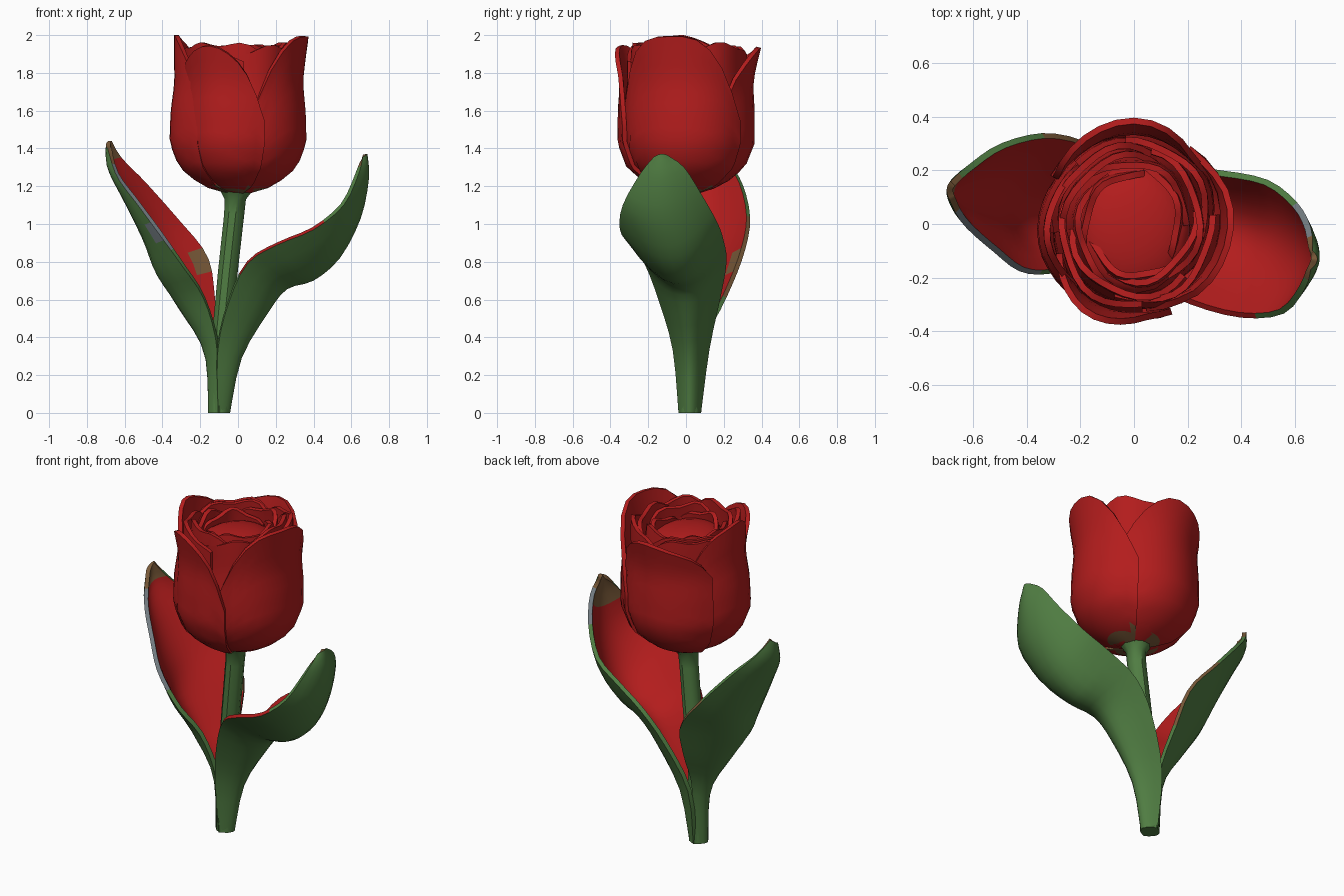
import bpy, bmesh, math
from mathutils import Vector

cube = bpy.data.objects.get("Cube")
if cube:
    bpy.data.objects.remove(cube, do_unlink=True)


def material(name, rgb):
    m = bpy.data.materials.new(name)
    m.use_nodes = True
    col = (*rgb, 1)
    m.diffuse_color = col
    m.node_tree.nodes["Principled BSDF"].inputs["Base Color"].default_value = col
    return m


RED = material("petal red", (.45, .012, .012))
GREEN = material("leaf green", (.08, .205, .055))
OLIVE = material("olive brown", (.19, .1, .04))
GREY = material("edge grey", (.17, .2, .22))
PALETTE = [RED, GREEN, OLIVE, GREY]
R, G, O, E = range(4)


def finish(name, bm, angle=40):
    bmesh.ops.recalc_face_normals(bm, faces=bm.faces)
    me = bpy.data.meshes.new(name)
    bm.to_mesh(me)
    bm.free()
    for m in PALETTE:
        me.materials.append(m)
    for p in me.polygons:
        p.use_smooth = True
    me.set_sharp_from_angle(angle=math.radians(angle))
    ob = bpy.data.objects.new(name, me)
    bpy.context.collection.objects.link(ob)


def sheet(name, fn, nu, nv, thick, rule, flip=1):
    """Closed thin shell over fn(u, v); rule(side, u, v) gives the colour."""
    bm = bmesh.new()
    outer, inner = [], []
    e = .01
    for j in range(nv + 1):
        v = j / nv
        ro, ri = [], []
        for i in range(nu + 1):
            u = -1 + 2 * i / nu
            p = fn(u, v)
            du = fn(min(u + e, 1), v) - fn(max(u - e, -1), v)
            dv = fn(u, min(v + e, 1)) - fn(u, max(v - e, 0))
            n = du.cross(dv).normalized() * flip
            ro.append(bm.verts.new(p))
            ri.append(bm.verts.new(p - n * thick))
        outer.append(ro)
        inner.append(ri)

    def face(vs, side, u, v):
        bm.faces.new(vs).material_index = rule(side, u, v)

    for j in range(nv):
        v = (j + .5) / nv
        for i in range(nu):
            u = -1 + 2 * (i + .5) / nu
            for g, side in ((outer, "outer"), (inner, "inner")):
                face((g[j][i], g[j][i + 1], g[j + 1][i + 1], g[j + 1][i]), side, u, v)
        for i, u in ((0, -1), (nu, 1)):
            face((outer[j][i], outer[j + 1][i], inner[j + 1][i], inner[j][i]), "rim", u, v)
    for j in (0, nv):
        for i in range(nu):
            face((outer[j][i], outer[j][i + 1], inner[j][i + 1], inner[j][i]), "rim", 0, j / nv)
    finish(name, bm)


def spline(rows, t):
    """Smooth curve through rows of numbers, t from 0 to 1."""
    s = t * (len(rows) - 1)
    k = min(int(s), len(rows) - 2)
    f = s - k
    a, b, c, d = (rows[min(max(k + o, 0), len(rows) - 1)] for o in (-1, 0, 1, 2))
    return [q + .5 * f * (r - p + f * (2 * p - 5 * q + 4 * r - w + f * (3 * (q - r) + w - p)))
            for p, q, r, w in zip(a, b, c, d)]


def tube(name, rings, sides, mat, ky=1):
    bm = bmesh.new()
    loops = []
    for x, y, z, r in rings:
        loops.append([bm.verts.new((x + r * math.cos(a), y + ky * r * math.sin(a), z))
                      for a in (math.tau * k / sides for k in range(sides))])
    for lo, hi in zip(loops, loops[1:]):
        for k in range(sides):
            n = (k + 1) % sides
            bm.faces.new((lo[k], lo[n], hi[n], hi[k]))
    bm.faces.new(loops[0])
    bm.faces.new(loops[-1])
    for f in bm.faces:
        f.material_index = mat
    finish(name, bm)


# Stem
tube("stem", [(-.1, .02, 0, .055), (-.1, .02, .2, .053), (-.085, .015, .45, .052),
              (-.055, .01, .75, .054), (-.022, 0, 1.05, .055),
              (-.016, 0, 1.13, .058), (-.01, 0, 1.18, .09)], 9, G)


# Leaves: rows of front edge, midrib and back edge points
def leaf(name, rows, flip, rule):
    def fn(u, v):
        c = spline(rows, v)
        f, m, b = Vector(c[:3]), Vector(c[3:6]), Vector(c[6:])
        return f * (u * (u - 1) / 2) + m * (1 - u * u) + b * (u * (u + 1) / 2)

    sheet(name, fn, 10, 24, .024, rule, flip)


def left_leaf_colour(side, u, v):
    if side == "inner":
        return O if v > .82 else R
    if side == "rim" and u == -1 and .35 < v < .65:
        return R
    if side == "rim" and v > .9:
        return O
    return E if side == "rim" and u == 1 and v > .76 else G


def right_leaf_colour(side, u, v):
    if side == "inner":
        return O if v > .88 or (u > .7 and .36 < v < .44) else R
    if side == "rim" and (v > .9 or u == 1 and .3 < v < .6):
        return O
    if side == "rim" and u == -1 and v > .5 or (u < -.8 and .54 < v < .62):
        return E
    return G


leaf("left_leaf", [
    (-.105, -.04, 0, -.042, .02, 0, -.105, .08, 0),
    (-.107, -.07, .33, .02, .02, .29, -.1, .125, .34),
    (-.05, -.14, .58, .16, .01, .53, .02, .185, .62),
    (.05, -.22, .79, .26, -.01, .655, .16, .215, .8),
    (.21, -.3, .89, .4, -.04, .7, .33, .2, .91),
    (.4, -.35, .97, .54, -.08, .82, .5, .165, 1.01),
    (.56, -.335, 1.1, .65, -.12, 1.03, .61, .08, 1.16),
    (.64, -.24, 1.27, .693, -.13, 1.24, .66, -.01, 1.3),
    (.66, -.17, 1.355, .685, -.135, 1.37, .668, -.1, 1.365)], 1, left_leaf_colour)

leaf("right_leaf", [
    (-.1, -.04, 0, -.158, .02, 0, -.1, .08, 0),
    (-.112, -.06, .35, -.18, .03, .32, -.11, .1, .36),
    (-.18, -.11, .6, -.32, .04, .56, -.13, .21, .6),
    (-.29, -.18, .77, -.43, .06, .74, -.17, .3, .82),
    (-.42, -.18, .95, -.5, .09, .92, -.33, .34, 1.02),
    (-.53, -.1, 1.1, -.6, .1, 1.12, -.5, .3, 1.21),
    (-.64, 0, 1.25, -.69, .12, 1.3, -.62, .22, 1.34),
    (-.69, .09, 1.4, -.7, .13, 1.42, -.685, .16, 1.44)], -1, right_leaf_colour)

# Petals: sectors of a cup profile of (height, radius)
CUP = [(1.16, .05), (1.2, .19), (1.3, .312), (1.43, .362), (1.6, .356),
       (1.75, .336), (1.88, .342), (2.02, .345)]


def cup_radius(z):
    for (z0, r0), (z1, r1) in zip(CUP, CUP[1:]):
        if z <= z1:
            return r0 + (r1 - r0) * max(z - z0, 0) / (z1 - z0)
    return CUP[-1][1]


def petal(name, angle, half, tip, drops, scale=1, lean=0, wave=.008, ky=1):
    def fn(u, v):
        top = tip - drops[u > 0] * abs(u) ** 2.4 + wave * math.sin(7 * u + angle)
        z = 1.16 + (top - 1.16) * v ** 1.25
        a = math.radians(angle + half * u)
        r = cup_radius(z) * scale * (1 - .05 * u * u) + .016 * u
        r += lean * (1 - .8 * u * u) * v ** 5 + .6 * wave * math.sin(5 * u + angle) * v
        return Vector((r * math.cos(a), ky * r * math.sin(a), z))

    def rule(side, u, v):
        return O if scale == 1 and fn(u, v).z < 1.195 else R

    sheet(name, fn, 12, 14, .024, rule)


for side, angle, half, tip, drops, lean in (
        ("left", -14, 68, 2.0, (.5, .46), .03),
        ("back", 90, 60, 1.925, (.42, .2), .05),
        ("right", 183, 50, 1.995, (.2, .36), -.01),
        ("front", 247, 46, 1.935, (.2, .4), .04)):
    petal(side + "_outer_petal", angle, half, tip, drops, lean=lean)

# Inner petals, ring by ring
for ring, count, start, half, tip, scale, lean in (
        ("second", 4, 40, 56, 1.95, .89, -.01),
        ("third", 3, 10, 66, 1.955, .8, -.015),
        ("fourth", 3, 65, 66, 1.94, .72, -.03)):
    for k in range(count):
        petal(f"{ring}_ring_petal_{k + 1}", start + 360 * k / count, half,
              tip - .015 * (k % 2), (.1, .1), scale, lean, .014, 1.06)

# Closed bud in the centre, wrapped by folded petals
bud = [(0, 0, 1.2, .08), (0, 0, 1.4, .2), (0, 0, 1.65, .21)]
bud += [(0, -.02, 1.8 + .09 * math.sin(t), .2 * math.cos(t) + .01)
        for t in (math.pi / 2 * k / 6 for k in range(7))]
tube("inner_bud", bud, 16, R, 1.15)
for k in range(3):
    petal(f"bud_petal_{k + 1}", 20 + 120 * k, 62, 1.915, (.08, .08), .64, -.04, .012, 1.12)
